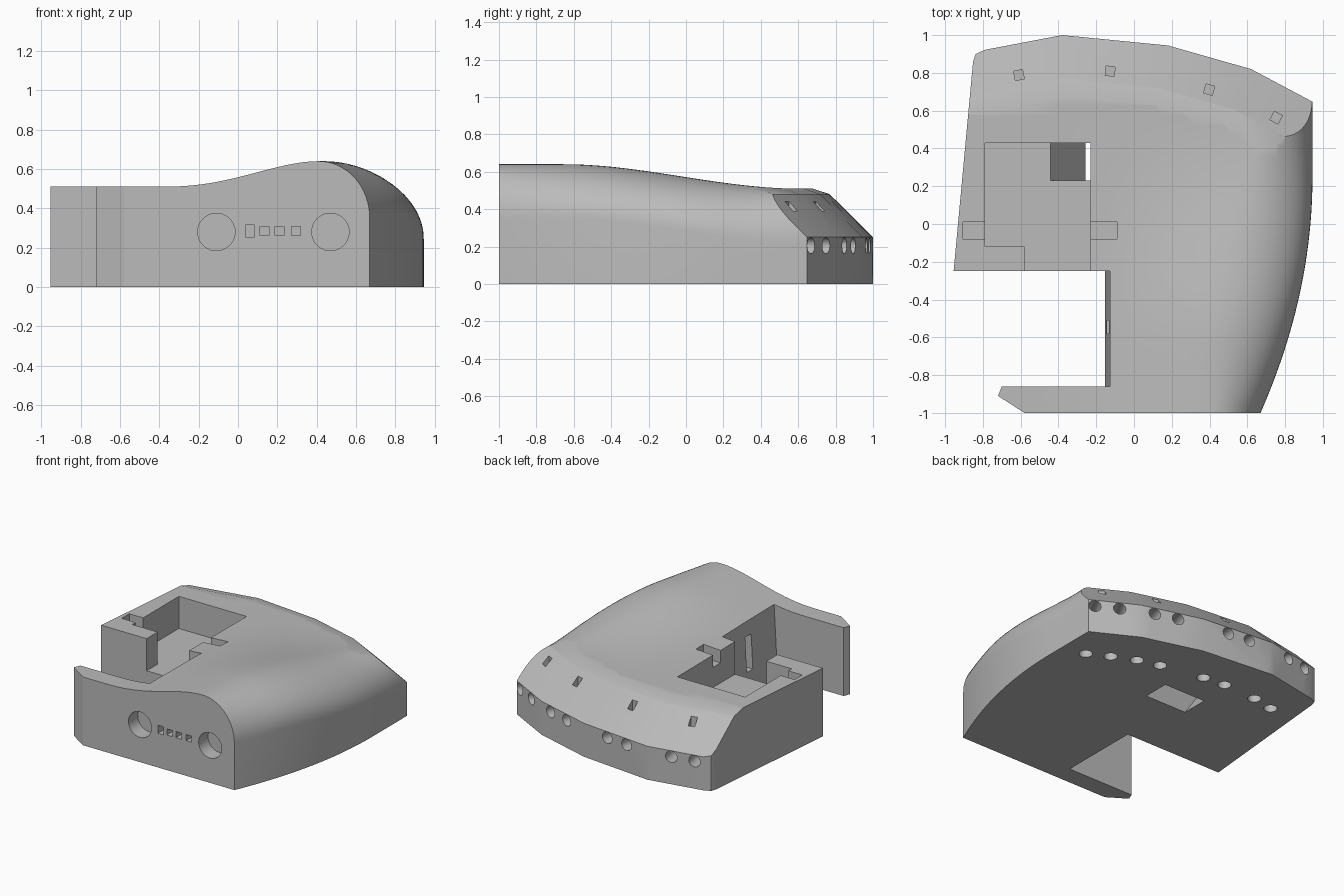
import bpy, bmesh, math
from mathutils import Matrix, Vector

old = bpy.data.objects.get("Cube")
if old:
    bpy.data.objects.remove(old, do_unlink=True)

grey = bpy.data.materials.new("plain grey")
grey.use_nodes = True
grey.diffuse_color = (0.5, 0.5, 0.5, 1)
grey.node_tree.nodes["Principled BSDF"].inputs["Base Color"].default_value = (0.5, 0.5, 0.5, 1)

FLAT = 0.51        # height of the flat top
cutters = []


def make_object(name, bm):
    bmesh.ops.recalc_face_normals(bm, faces=bm.faces)
    mesh = bpy.data.meshes.new(name)
    bm.to_mesh(mesh)
    bm.free()
    mesh.materials.append(grey)
    obj = bpy.data.objects.new(name, mesh)
    bpy.context.collection.objects.link(obj)
    return obj


def add_cutter(name, bm):
    obj = make_object(name, bm)
    obj.hide_render = True
    cutters.append(obj)


def cut_prism(name, low, z0, z1, high=None, frame=Matrix()):
    bm = bmesh.new()
    a = [bm.verts.new(frame @ Vector((x, y, z0))) for x, y in low]
    b = [bm.verts.new(frame @ Vector((x, y, z1))) for x, y in (high or low)]
    bm.faces.new(a)
    bm.faces.new(b)
    for i in range(len(a)):
        j = (i + 1) % len(a)
        bm.faces.new((a[i], a[j], b[j], b[i]))
    add_cutter(name, bm)


def cut_box(name, x0, x1, y0, y1, z0, z1, frame=Matrix()):
    cut_prism(name, [(x0, y0), (x1, y0), (x1, y1), (x0, y1)], z0, z1, frame=frame)


def cut_cylinder(name, start, end, radius, frame=Matrix(), sides=24):
    start, end = frame @ Vector(start), frame @ Vector(end)
    axis = end - start
    place = Matrix.Translation((start + end) / 2) @ axis.to_track_quat('Z', 'Y').to_matrix().to_4x4()
    bm = bmesh.new()
    bmesh.ops.create_cone(bm, cap_ends=True, segments=sides, radius1=radius,
                          radius2=radius, depth=axis.length, matrix=place)
    add_cutter(name, bm)


def ease(t):
    t = min(max(t, 0), 1)
    return t * t * (3 - 2 * t)


# Cross-section of the shell at a given depth: flat left, swelling and rounded right
def section(y):
    edge = 0.945 - 0.176 * max(0.25 - y, 0) ** 2
    crest = 0.64 - 0.13 * ease((y + 0.65) / 1.25)
    wide = max(0.4 - 0.25 * (y + 0.25) ** 2, 0.15)
    drop = 0.29
    pts = [(-1, 0), (edge, 0)]
    for i in range(17):
        a = math.pi / 2 * i / 16
        pts.append((edge - wide + wide * math.cos(a), crest - drop + drop * math.sin(a)))
    start, stop = -0.4, edge - wide
    for i in range(1, 21):
        t = 1 - i / 20
        pts.append((start + (stop - start) * t, FLAT + (crest - FLAT) * ease(t ** 1.25)))
    pts.append((-1, FLAT))
    return [(x, y, z) for x, z in pts]


# Shell lofted from front to back
bm = bmesh.new()
STEPS = 40
rows = [[bm.verts.new(p) for p in section(-1 + 2.1 * i / STEPS)] for i in range(STEPS + 1)]
for r, s in zip(rows, rows[1:]):
    for i in range(len(r)):
        j = (i + 1) % len(r)
        bm.faces.new((r[i], r[j], s[j], s[i]))
bm.faces.new(rows[0])
bm.faces.new(rows[-1])


def slice_off(point, normal):
    bmesh.ops.bisect_plane(bm, geom=bm.verts[:] + bm.edges[:] + bm.faces[:], dist=1e-5,
                           plane_co=point, plane_no=normal, clear_outer=True)
    bmesh.ops.holes_fill(bm, edges=[e for e in bm.edges if e.is_boundary], sides=0)


def outward(p, q):
    d = (Vector(q) - Vector(p)).normalized()
    return Vector((-d.y, d.x, 0))


# Left side and its rounded back corner
left = [(-0.955, -0.25), (-0.852, 0.86), (-0.838, 0.9), (-0.79, 0.922)]
for p, q in zip(left, left[1:]):
    slice_off((*p, 0), outward(q, p) * -1 if outward(q, p).x > 0 else outward(q, p))

# Faceted back: upright wall, sloping panel and softened top edge on each facet
back = [(0.94, 0.65), (0.62, 0.82), (0.18, 0.945), (-0.38, 1.0), (-0.8, 0.92)]
for p, q in zip(back, back[1:]):
    n = outward(q, p)
    n = n if n.y > 0 else -n
    base = Vector((*p, 0))
    slice_off(base, n)
    slice_off(base + Vector((0, 0, 0.25)), n + Vector((0, 0, 1)))
    slice_off(base - n * 0.23 + Vector((0, 0, 0.48)), n * 0.33 + Vector((0, 0, 1)))
shell = make_object("shell", bm)


# Side bay with a leaning inner wall, leaving a thin front wall with a pointed end
def bay(x):
    return [(-1.3, -0.25), (x, -0.25), (x, -0.86), (-0.70, -0.86), (-0.72, -0.91),
            (-0.58, -1), (-0.58, -1.2), (-1.3, -1.2)]


cut_prism("bay_cutter", bay(-0.16), -0.1, 0.7, bay(-0.117))
cut_box("bay_slot_cutter", -0.2, -0.06, -0.58, -0.51, 0.16, 0.42)

# Top pocket, cross slots and slanted passage through the floor
cut_prism("pocket_cutter", [(-0.79, 0.43), (-0.79, -0.12), (-0.58, -0.12), (-0.58, -0.3),
                            (-0.23, -0.3), (-0.23, 0.43)], 0.27, 0.8)
cut_box("cross_slot_cutter", -0.905, -0.09, -0.08, 0.01, 0.42, 0.8)
cut_prism("passage_cutter", [(-0.19, 0.23), (0.15, 0.23), (0.15, 0.429), (-0.19, 0.429)],
          -0.1, 0.275,
          [(-0.445, 0.23), (-0.1, 0.23), (-0.1, 0.429), (-0.445, 0.429)])

# Front sockets
for x in (-0.11, 0.47):
    cut_cylinder("round_socket_cutter", (x, -1.1, 0.28), (x, -0.89, 0.28), 0.095, sides=40)
for x in (0.062, 0.135, 0.21, 0.295):
    tall = 0.03 if x < 0.1 else 0.023
    cut_box("square_socket_cutter", x - 0.023, x + 0.023, -1.1, -0.93, 0.285 - tall, 0.285 + tall)

# Back openings: paired bent tunnels and a small square shaft on each facet
mids = (0.83, 0.443, -0.11, -0.64)
for x, p, q in zip(mids, back, back[1:]):
    t = (x - p[0]) / (q[0] - p[0])
    mid = Vector((x, p[1] + t * (q[1] - p[1]), 0))
    along = Vector(p) - Vector(q)
    frame = Matrix.Translation(mid) @ Matrix.Rotation(math.atan2(along.y, along.x), 4, 'Z')
    for side in (-0.086, 0.086):
        cut_cylinder("wall_tunnel_cutter", (side, 0.1, 0.205), (side, -0.31, 0.205), 0.043, frame)
        cut_cylinder("floor_tunnel_cutter", (side, -0.3, -0.1), (side, -0.3, 0.22), 0.046, frame)
    cut_box("shaft_cutter", -0.024, 0.024, -0.19, -0.14, 0.28, 0.7, frame)

# Apply all cuts and clear the cutters
for c in cutters:
    mod = shell.modifiers.new(c.name, 'BOOLEAN')
    mod.operation = 'DIFFERENCE'
    mod.solver = 'EXACT'
    mod.object = c
bpy.context.view_layer.update()
graph = bpy.context.evaluated_depsgraph_get()
mesh = bpy.data.meshes.new_from_object(shell.evaluated_get(graph))
shell.modifiers.clear()
shell.data = mesh
mesh.materials.clear()
mesh.materials.append(grey)
for f in mesh.polygons:
    f.material_index = 0
for c in cutters:
    bpy.data.objects.remove(c, do_unlink=True)

bpy.ops.object.select_all(action='DESELECT')
shell.select_set(True)
bpy.context.view_layer.objects.active = shell
bpy.ops.object.shade_smooth_by_angle(angle=math.radians(25))
